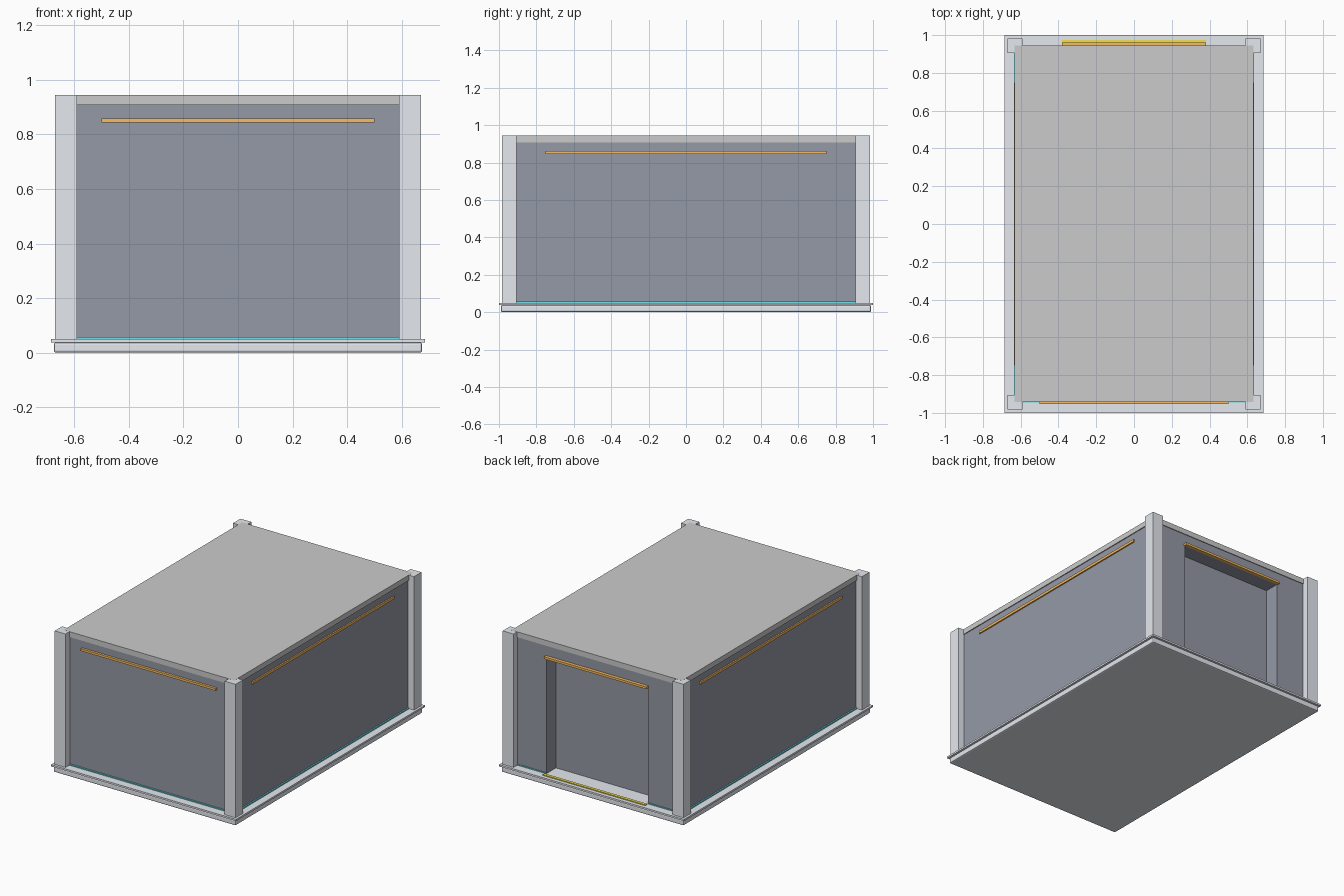
import bpy

if "Cube" in bpy.data.objects:
    bpy.data.objects.remove(bpy.data.objects["Cube"])


def material(name, color):
    m = bpy.data.materials.new(name)
    m.diffuse_color = (*color, 1)
    m.use_nodes = True
    m.node_tree.nodes["Principled BSDF"].inputs["Base Color"].default_value = m.diffuse_color
    return m


PANEL = material("light_panel", (0.78, 0.81, 0.86))
WALL = material("dark_wall", (0.30, 0.32, 0.38))
ORANGE = material("orange_strip", (0.95, 0.50, 0.12))
CYAN = material("cyan_strip", (0.15, 0.75, 0.85))
YELLOW = material("yellow_strip", (0.90, 0.75, 0.08))


def box(name, lo, hi, mat=None, bevel=0):
    bpy.ops.mesh.primitive_cube_add(
        size=1, location=[(a + b) / 2 for a, b in zip(lo, hi)])
    o = bpy.context.object
    o.name = name
    o.scale = [b - a for a, b in zip(lo, hi)]
    bpy.ops.object.transform_apply(location=False, rotation=False, scale=True)
    if mat:
        o.data.materials.append(mat)
    if bevel:
        b = o.modifiers.new("bevel", "BEVEL")
        b.width = bevel
        b.segments = 2
    return o


# Floor: bevelled base with a thin overhanging deck
box("floor_base", (-0.675, -0.99, 0), (0.675, 0.99, 0.038), PANEL, 0.008)
box("floor_deck", (-0.685, -1.0, 0.038), (0.685, 1.0, 0.05), PANEL)

# Wall block with a recessed doorway at the back
walls = box("walls", (-0.626, -0.936, 0.05), (0.626, 0.94, 0.91), WALL)
cutter = box("doorway_cutter", (-0.375, 0.84, 0.0), (0.375, 1.1, 0.825), WALL)
cutter.hide_render = True
cutter.hide_set(True)
cut = walls.modifiers.new("doorway", "BOOLEAN")
cut.operation = "DIFFERENCE"
cut.solver = "EXACT"
cut.object = cutter
bpy.context.view_layer.objects.active = walls
bpy.ops.object.modifier_apply(modifier=cut.name)
bpy.data.objects.remove(cutter)

# Roof slab
box("roof", (-0.632, -0.942, 0.908), (0.632, 0.945, 0.944))

# Corner posts
for sx in (-1, 1):
    for sy in (-1, 1):
        x = sorted((sx * 0.59, sx * 0.67))
        y = sorted((sy * 0.905, sy * 0.983))
        box("corner_post", (x[0], y[0], 0.05), (x[1], y[1], 0.9435), PANEL)

# Side walls: orange light strip high up, cyan strip along the floor
for s in (-1, 1):
    x = sorted((s * 0.62, s * 0.635))
    box("side_light_strip", (x[0], -0.75, 0.845), (x[1], 0.75, 0.862), ORANGE)
    box("side_floor_strip", (x[0], -0.905, 0.05), (x[1], 0.905, 0.057), CYAN)

# Front wall strips
box("front_light_strip", (-0.5, -0.952, 0.843), (0.5, -0.93, 0.858), ORANGE)
box("front_floor_strip", (-0.59, -0.944, 0.05), (0.59, -0.93, 0.057), CYAN)

# Back doorway strips
box("door_light_strip", (-0.38, 0.935, 0.825), (0.38, 0.962, 0.84), ORANGE)
box("door_threshold", (-0.38, 0.955, 0.05), (0.38, 0.975, 0.056), YELLOW)
for s in (-1, 1):
    x = sorted((s * 0.38, s * 0.59))
    box("back_floor_strip", (x[0], 0.93, 0.05), (x[1], 0.944, 0.057), CYAN)
